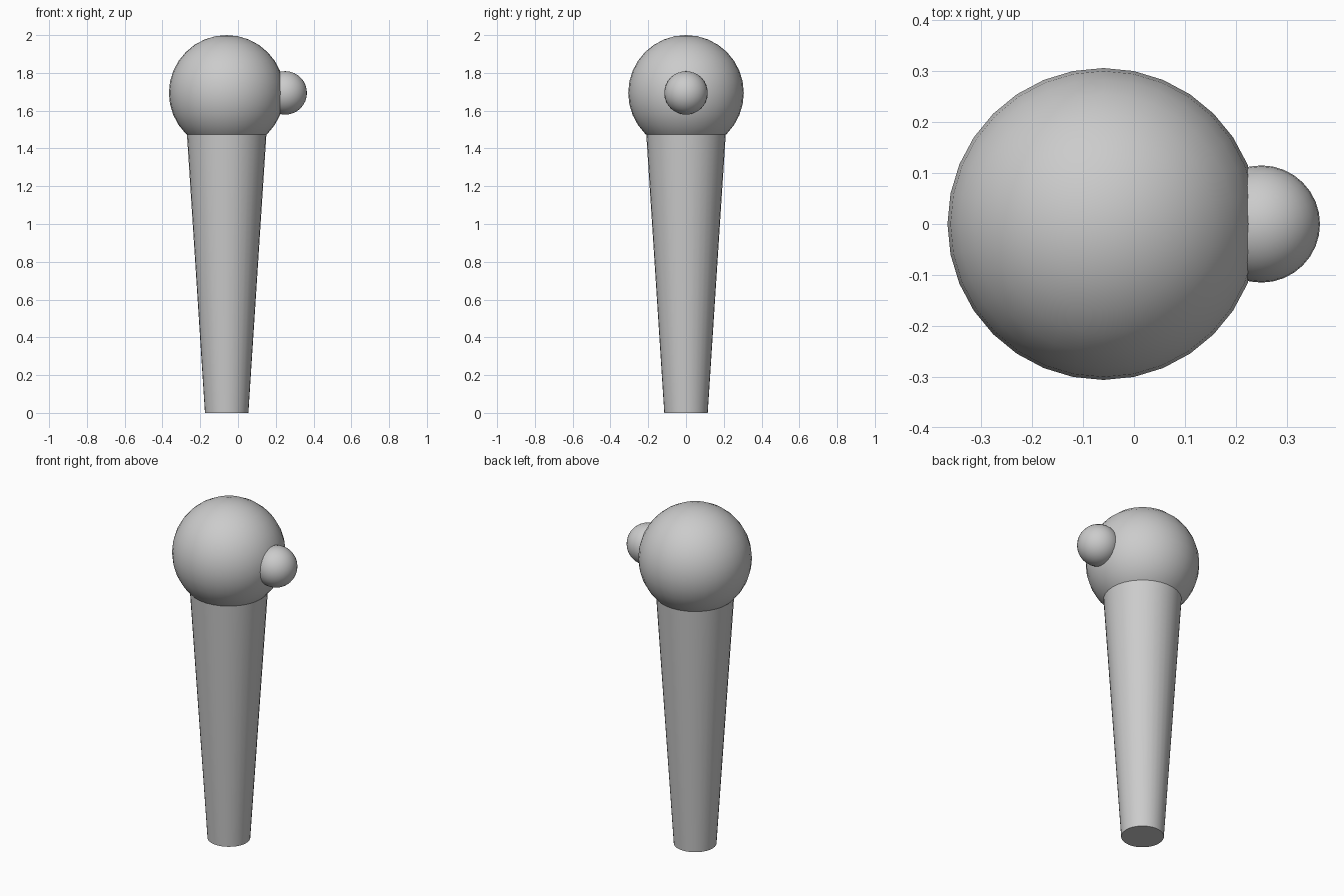
import bpy

if "Cube" in bpy.data.objects:
    bpy.data.objects.remove(bpy.data.objects["Cube"])

AXIS_X = -0.06   # handle and head share this axis
HEAD_Z = 1.694


def finish(name):
    obj = bpy.context.object
    obj.name = name
    bpy.ops.object.shade_smooth_by_angle()
    return obj


def ball(name, x, radius):
    bpy.ops.mesh.primitive_uv_sphere_add(segments=32, ring_count=16,
                                         radius=radius, location=(x, 0, HEAD_Z))
    return finish(name)


# Tapered handle, widening upward and ending just inside the head
HANDLE_H = 1.5
bpy.ops.mesh.primitive_cone_add(vertices=32, radius1=0.115, radius2=0.212,
                                depth=HANDLE_H, location=(AXIS_X, 0, HANDLE_H / 2))
finish("handle")

# Large round head and the small knob on its right side
ball("head", AXIS_X, 0.306)
ball("side_knob", 0.25, 0.115)
